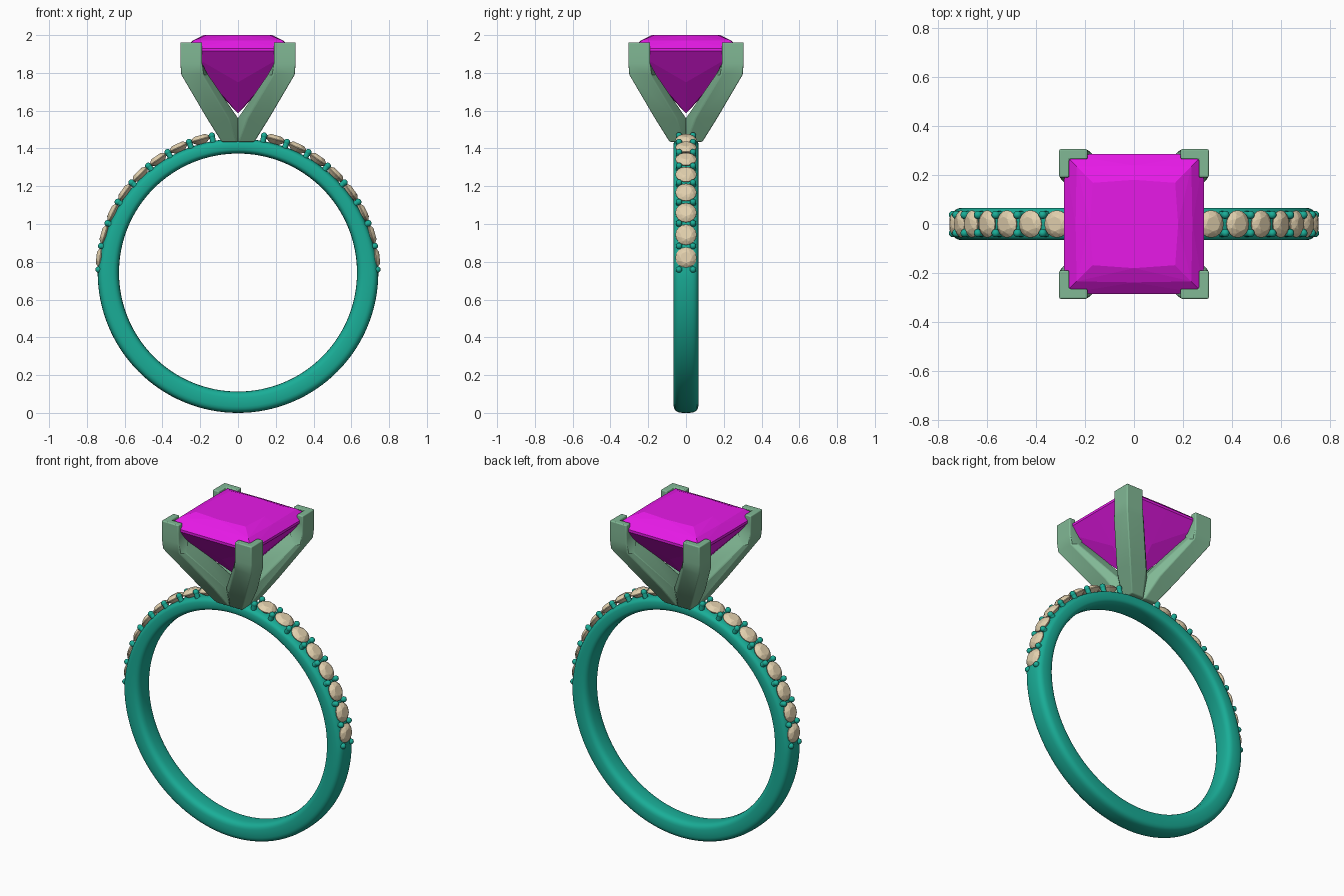
import bpy, bmesh
from math import sin, cos, pi, radians
from mathutils import Matrix, Vector

if "Cube" in bpy.data.objects:
    bpy.data.objects.remove(bpy.data.objects["Cube"])

CZ = 0.743  # height of the ring centre


def material(name, rgb):
    m = bpy.data.materials.new(name)
    m.diffuse_color = (*rgb, 1)
    m.use_nodes = True
    m.node_tree.nodes["Principled BSDF"].inputs["Base Color"].default_value = m.diffuse_color
    return m


TEAL = material("teal_metal", (0.01, 0.42, 0.31))
GREEN = material("green_metal", (0.22, 0.48, 0.30))
MAGENTA = material("magenta_gem", (0.80, 0.01, 0.80))
CREAM = material("cream_gem", (0.76, 0.63, 0.42))


def finish(bm, name, mat, smooth=None):
    bmesh.ops.recalc_face_normals(bm, faces=bm.faces)
    me = bpy.data.meshes.new(name)
    bm.to_mesh(me)
    bm.free()
    me.materials.append(mat)
    ob = bpy.data.objects.new(name, me)
    bpy.context.collection.objects.link(ob)
    if smooth:
        bpy.ops.object.select_all(action='DESELECT')
        ob.select_set(True)
        bpy.context.view_layer.objects.active = ob
        bpy.ops.object.shade_smooth_by_angle(angle=radians(smooth))
    return ob


def loft(bm, rings, closed):
    vs = [[bm.verts.new(p) for p in r] for r in rings]
    n = len(vs[0])
    for i in range(len(vs) if closed else len(vs) - 1):
        a, b = vs[i], vs[(i + 1) % len(vs)]
        for k in range(n):
            bm.faces.new((a[k], a[(k + 1) % n], b[(k + 1) % n], b[k]))
    if not closed:
        bm.faces.new(vs[0])
        bm.faces.new(vs[-1])


def hull(bm, points):
    vs = [bm.verts.new(p) for p in points]
    res = bmesh.ops.convex_hull(bm, input=vs)
    junk = {v for v in res["geom_interior"] if isinstance(v, bmesh.types.BMVert)}
    bmesh.ops.delete(bm, geom=list(junk), context='VERTS')


def radial(angle, r, y=0.0):
    return Vector((r * cos(angle), y, CZ + r * sin(angle)))


# Band: rounded-square section, thinner toward the top
def power(v, e):
    return (abs(v) ** e) * (1 if v >= 0 else -1)


rings = []
for i in range(128):
    a = 2 * pi * i / 128
    inner = 0.63
    outer = 0.743 - 0.035 * max(0, sin(a)) ** 0.8
    mid, half = (inner + outer) / 2, (outer - inner) / 2
    rings.append([radial(a, mid + half * power(cos(t), 0.6), 0.066 * power(sin(t), 0.6))
                  for t in [2 * pi * k / 28 for k in range(28)]])
bm = bmesh.new()
loft(bm, rings, True)
finish(bm, "band", TEAL, 50)


# Small round stones and bead pairs on both shoulders
def circle(n, r, z, offset=0.0):
    return [Vector((r * cos(2 * pi * (k + offset) / n), r * sin(2 * pi * (k + offset) / n), z))
            for k in range(n)]


stone = (circle(16, 0.056, 0) + circle(16, 0.056, -0.004) + circle(8, 0.043, 0.0125, 0.5)
         + circle(8, 0.030, 0.019) + [Vector((0, 0, -0.045))])
STEP = 9.75
for side, label in ((1, "right"), (-1, "left")):
    for k in range(8):
        a = radians(6.1 + STEP * k)
        a = a if side > 0 else pi - a
        m = Matrix.Translation(radial(a, 0.735)) @ Matrix.Rotation(pi / 2 - a, 4, 'Y')
        bm = bmesh.new()
        hull(bm, [m @ p for p in stone])
        finish(bm, f"{label}_small_stone_{k + 1}", CREAM)
    bm = bmesh.new()
    for k in range(9):
        a = radians(1.2 + STEP * k)
        a = a if side > 0 else pi - a
        for y in (-0.037, 0.037):
            turn = Matrix.Rotation(pi / 2 - a, 4, 'Y')
            bmesh.ops.create_uvsphere(bm, u_segments=12, v_segments=8, radius=0.017,
                                      matrix=Matrix.Translation(radial(a, 0.738, y)) @ turn)
            # short post holding the bead to the band
            bmesh.ops.create_cone(bm, cap_ends=True, segments=12, radius1=0.015, radius2=0.015,
                                  depth=0.05, matrix=Matrix.Translation(radial(a, 0.713, y)) @ turn)
    finish(bm, f"{label}_beads", TEAL, 40)


# Square centre stone
def square(corner, middle, z):
    pts = []
    for k in range(4):
        rot = Matrix.Rotation(k * pi / 2, 4, 'Z')
        pts += [rot @ Vector((corner, corner, z)), rot @ Vector((middle, 0, z))]
    return pts


bm = bmesh.new()
hull(bm, square(0.168, 0.18, 2.0) + square(0.234, 0.238, 1.972) + square(0.284, 0.285, 1.93)
     + square(0.284, 0.285, 1.915) + square(0.14, 0.155, 1.75) + [Vector((0, 0, 1.585))])
finish(bm, "centre_stone", MAGENTA)

# Four corner prongs: height, outer edge, inner edge, arm width, inner corner
levels = [(1.435, 0.087, 0.0, 0.08, 0.0),
          (1.56, 0.165, 0.0, 0.115, 0.0),
          (1.79, 0.30, 0.158, 0.115, 0.158),
          (1.85, 0.305, 0.19, 0.11, 0.21),
          (1.91, 0.305, 0.19, 0.11, 0.264),
          (1.962, 0.305, 0.19, 0.11, 0.264)]
for sx, sy, label in ((1, -1, "front_right"), (-1, -1, "front_left"),
                      (1, 1, "back_right"), (-1, 1, "back_left")):
    rings = []
    for z, o, i, w, n in levels:
        outline = [(o, o), (o - w, o), (i, i + w), (n, n), (i + w, i), (o, o - w)]
        if n > i:  # notched part that grips the stone
            outline[2], outline[4] = (i, n), (n, i)
            outline[1], outline[5] = (i, o), (o, i)
        rings.append([(sx * x, sy * y, z) for x, y in outline])
    bm = bmesh.new()
    loft(bm, rings, False)
    ob = finish(bm, f"{label}_prong", GREEN, 35)
    bev = ob.modifiers.new("soft_edges", 'BEVEL')
    bev.width = 0.012
    bev.segments = 3
    bev.limit_method = 'ANGLE'
    bev.angle_limit = radians(40)
